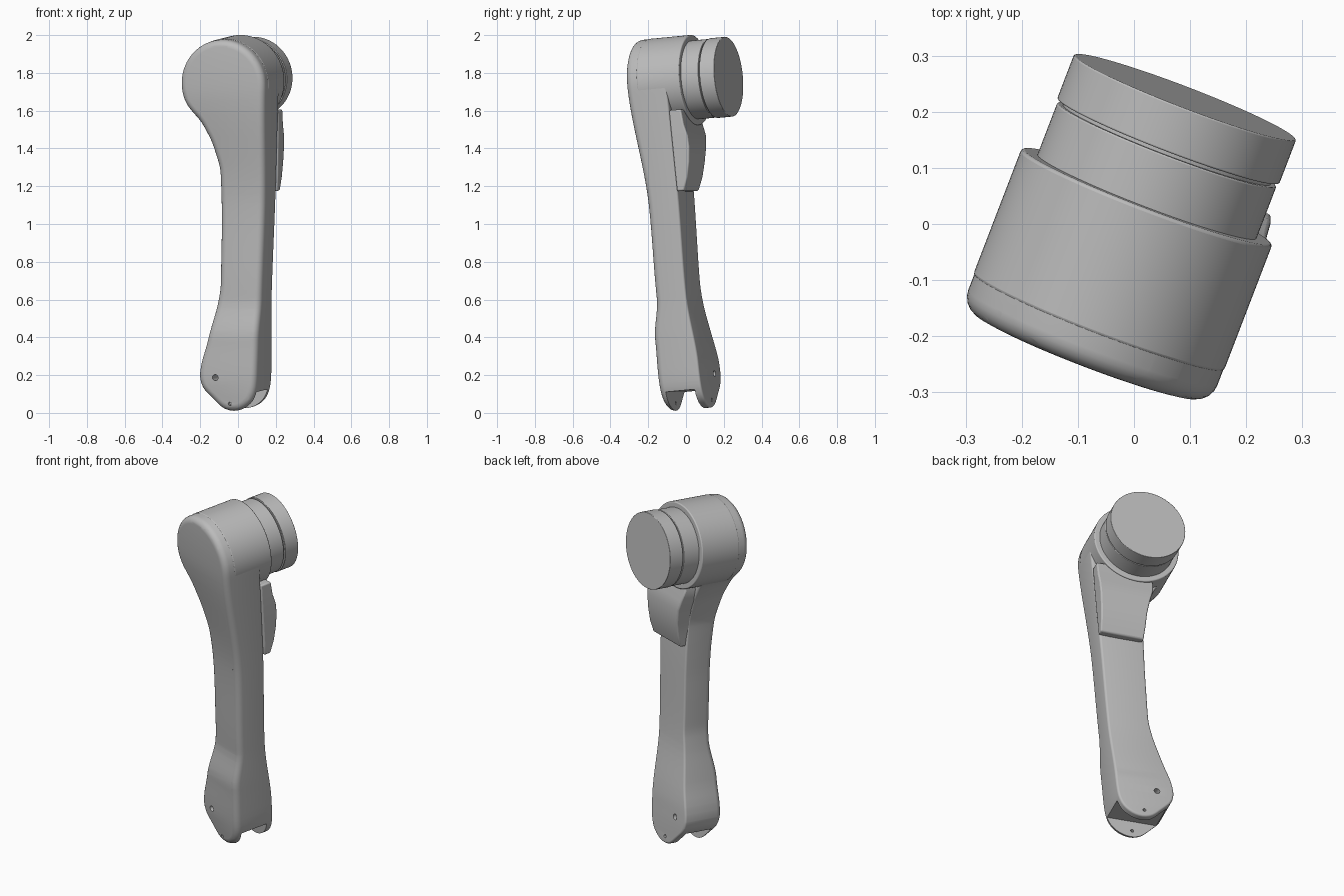
import bpy, bmesh, math
from mathutils import Matrix, Vector

if "Cube" in bpy.data.objects:
    bpy.data.objects.remove(bpy.data.objects["Cube"])

grey = bpy.data.materials.new("plain_grey")
grey.use_nodes = True
grey.diffuse_color = (0.5, 0.5, 0.5, 1)
grey.node_tree.nodes["Principled BSDF"].inputs["Base Color"].default_value = (0.5, 0.5, 0.5, 1)

# Tilted frame of the arm: u across, v toward the back, w along the arm
FRAME = (Matrix.Translation((0, 0, 1)) @ Matrix.Rotation(math.radians(-21), 4, 'Z')
         @ Matrix.Rotation(math.radians(5.1), 4, 'X'))
HEAD = Vector((0.004, 0, 0.755))


def finish(name, bm, bevel=0):
    bmesh.ops.recalc_face_normals(bm, faces=bm.faces[:])
    mesh = bpy.data.meshes.new(name)
    bm.to_mesh(mesh)
    bm.free()
    ob = bpy.data.objects.new(name, mesh)
    bpy.context.collection.objects.link(ob)
    ob.matrix_world = FRAME
    mesh.materials.append(grey)
    if bevel:
        mod = ob.modifiers.new("soft_edges", 'BEVEL')
        mod.width, mod.segments, mod.limit_method = bevel, 3, 'ANGLE'
    return ob


def smooth(ob, angle=35):
    bpy.ops.object.select_all(action='DESELECT')
    ob.select_set(True)
    bpy.context.view_layer.objects.active = ob
    bpy.ops.object.shade_smooth_by_angle(angle=math.radians(angle))


def cylinder(name, u, w, radius, v0, v1, bevel=0, sides=96):
    bm = bmesh.new()
    m = Matrix.Translation((u, (v0 + v1) / 2, w)) @ Matrix.Rotation(math.pi / 2, 4, 'X')
    bmesh.ops.create_cone(bm, cap_ends=True, segments=sides, radius1=radius,
                          radius2=radius, depth=v1 - v0, matrix=m)
    return finish(name, bm, bevel)


def blend(knots, w):
    for (w0, a), (w1, b) in zip(knots, knots[1:]):
        if w <= w1:
            t = min(max((w - w0) / (w1 - w0), 0), 1)
            return a + (b - a) * t * t * (3 - 2 * t)
    return knots[-1][1]


# Arm outline: round head, straight right edge, waisted left edge
outline = [Vector((HEAD.x + 0.239 * math.cos(math.radians(a)),
                   HEAD.z + 0.239 * math.sin(math.radians(a)))) for a in range(210, -5, -5)]
outline += [Vector(p) for p in (
    (0.207, 0.2), (0.143, -0.8), (0.135, -0.87), (0.112, -0.93), (0.06, -0.97),
    (0, -0.985), (-0.06, -0.97), (-0.118, -0.91), (-0.17, -0.86), (-0.187, -0.8),
    (-0.172, -0.72), (-0.137, -0.62), (-0.088, -0.44), (-0.064, -0.33),
    (-0.05, 0), (-0.044, 0.31), (-0.08, 0.45), (-0.132, 0.557))]
points = []
for a, b in zip(outline, outline[1:] + outline[:1]):
    n = max(1, round((b - a).length / 0.02))
    points += [a.lerp(b, i / n) for i in range(n)]
for _ in range(3):
    points = [(points[i - 1] + 2 * p + points[(i + 1) % len(points)]) / 4
              for i, p in enumerate(points)]

# Extrude the outline and round its front and back rims
bm = bmesh.new()
front = bm.faces.new([bm.verts.new((p.x, -0.1, p.y)) for p in points])
ext = bmesh.ops.extrude_face_region(bm, geom=[front], use_keep_orig=True)
back = [g for g in ext["geom"] if isinstance(g, bmesh.types.BMFace)][0]
bmesh.ops.translate(bm, verts=back.verts[:], vec=(0, 0.2, 0))
bmesh.ops.recalc_face_normals(bm, faces=bm.faces[:])
for sign, size in ((-1, 0.036), (1, 0.012)):
    rim = [e for e in bm.edges if all(v.co.y * sign > 0.0999 for v in e.verts)]
    bmesh.ops.bevel(bm, geom=rim, offset=size, segments=5, profile=0.5,
                    affect='EDGES', clamp_overlap=False)

# Slice along the length, then shape the thickness
for i in range(-24, 25):
    bmesh.ops.bisect_plane(bm, geom=bm.verts[:] + bm.edges[:] + bm.faces[:],
                           plane_co=(0, 0, i * 0.04 + 0.003), plane_no=(0, 0, 1))
FRONT = [(-1, -0.178), (-0.8, -0.184), (-0.6, -0.18), (-0.38, -0.146),
         (0.1, -0.135), (0.75, -0.185)]
BACK = [(-1, 0.06), (-0.75, 0.058), (-0.38, 0.03), (0.2, 0.045)]
for v in bm.verts:
    if v.co.y < 0:
        v.co.y += blend(FRONT, v.co.z) + 0.1
    else:
        v.co.y += blend(BACK, v.co.z) - 0.1
arm = finish("arm_body", bm)

# Fork slot and screw holes at the foot
cutters = [cylinder("upper_hole_cutter", -0.086, -0.80, 0.016, -0.4, 0.4, sides=24),
           cylinder("lower_hole_cutter", -0.01, -0.94, 0.009, -0.4, 0.4, sides=24)]
bm = bmesh.new()
bmesh.ops.create_cube(bm, size=1, matrix=Matrix.Translation((0, -0.062, -1.08))
                      @ Matrix.Diagonal((1, 0.165, 0.4, 1)))
cutters.append(finish("slot_cutter", bm))
bpy.context.view_layer.objects.active = arm
for c in cutters:
    c.hide_render = True
    mod = arm.modifiers.new("cut", 'BOOLEAN')
    mod.operation, mod.solver, mod.object = 'DIFFERENCE', 'EXACT', c
    bpy.ops.object.modifier_apply(modifier=mod.name)
    bpy.data.objects.remove(c)
smooth(arm)

# Head barrel and the stepped joint behind it
for name, radius, v0, v1, bevel in (
        ("head_barrel", 0.2393, -0.12, 0.122, 0.006),
        ("joint_ring", 0.209, 0.1, 0.221, 0.003),
        ("joint_core", 0.198, 0.2, 0.24, 0),
        ("joint_cap", 0.212, 0.228, 0.312, 0.003)):
    smooth(cylinder(name, HEAD.x, HEAD.z, radius, v0, v1, bevel))

# Rear fin: lofted sections of (w, left, right, outer v)
bm = bmesh.new()
rings = []
for w, left, right, outer in ((0.17, -0.035, 0.212, 0.085), (0.24, -0.04, 0.216, 0.112),
                              (0.32, -0.046, 0.22, 0.13), (0.40, -0.062, 0.224, 0.139),
                              (0.46, -0.08, 0.227, 0.136), (0.52, -0.088, 0.229, 0.12),
                              (0.60, -0.06, 0.231, 0.112)):
    rings.append([bm.verts.new(c) for c in ((left, 0.03, w), (right, 0.045, w),
                                            (right, outer, w), (left, outer - 0.01, w))])
for a, b in zip(rings, rings[1:]):
    for i in range(4):
        j = (i + 1) % 4
        bm.faces.new((a[i], a[j], b[j], b[i]))
bm.faces.new(rings[0])
bm.faces.new(rings[-1])
smooth(finish("rear_fin", bm, 0.008))
